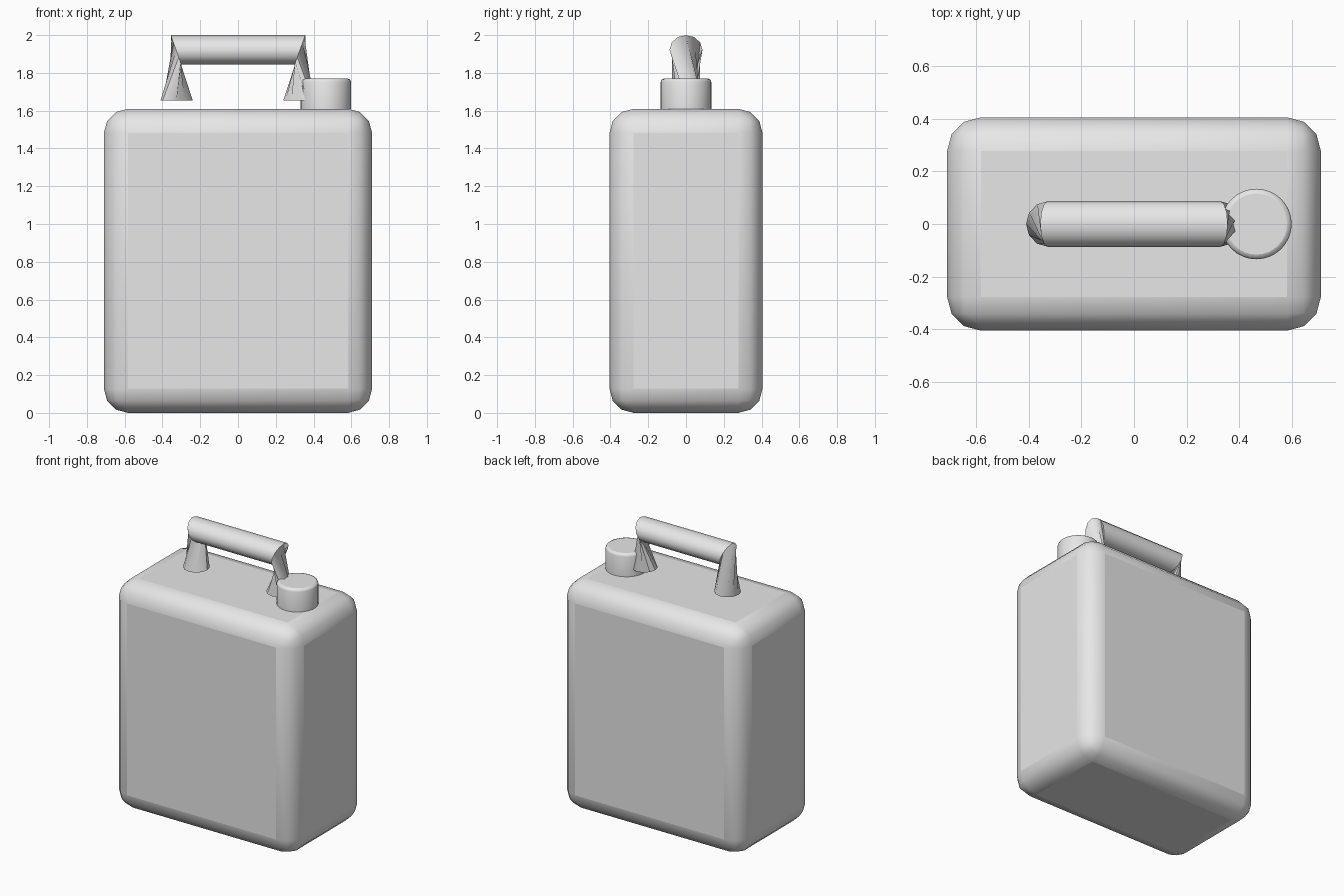
import bpy, bmesh, math
from mathutils import Vector

old = bpy.data.objects.get("Cube")
if old:
    bpy.data.objects.remove(old, do_unlink=True)

GREY = (0.8, 0.8, 0.8, 1)
mat = bpy.data.materials.new("plain grey")
mat.use_nodes = True
mat.diffuse_color = GREY
mat.node_tree.nodes["Principled BSDF"].inputs["Base Color"].default_value = GREY


def finish(bm, name):
    bmesh.ops.recalc_face_normals(bm, faces=bm.faces)
    mesh = bpy.data.meshes.new(name)
    bm.to_mesh(mesh)
    bm.free()
    mesh.materials.append(mat)
    obj = bpy.data.objects.new(name, mesh)
    bpy.context.collection.objects.link(obj)
    return obj


# Canister body: rounded box, large panels stay flat between smooth edges
bm = bmesh.new()
bmesh.ops.create_cube(bm, size=1)
for v in bm.verts:
    v.co = Vector((v.co.x * 1.42, v.co.y * 0.81, v.co.z * 1.61 + 0.805))
bmesh.ops.bevel(bm, geom=bm.edges[:], offset=0.128, segments=3, profile=0.5,
                affect='EDGES')
for f in bm.faces:
    f.smooth = f.calc_area() < 0.5 and max(abs(c) for c in f.normal) < 0.999
finish(bm, "canister_body")

# Screw cap with a softened top rim
bm = bmesh.new()
bmesh.ops.create_cone(bm, cap_ends=True, segments=32, radius1=0.134,
                      radius2=0.134, depth=0.16)
bmesh.ops.translate(bm, verts=bm.verts, vec=(0.465, 0, 1.69))
rim = [e for e in bm.edges if all(v.co.z > 1.7 for v in e.verts)]
bmesh.ops.bevel(bm, geom=rim, offset=0.018, segments=2, profile=0.5,
                affect='EDGES')
for f in bm.faces:
    f.smooth = abs(f.normal.z) < 0.99
finish(bm, "screw_cap")

# Handle: tube lofted through four rings, legs twist into the bar
SIDES = 12


def ring(bm, centre, axis, turn):
    verts = []
    for i in range(SIDES):
        a = math.tau * i / SIDES + turn
        side = Vector((0, 0.087 * math.cos(a), 0))
        verts.append(bm.verts.new(Vector(centre) + side + Vector(axis) * math.sin(a)))
    return verts


bm = bmesh.new()
TWIST = math.radians(-90)
rings = [
    ring(bm, (-0.325, 0, 1.655), (-0.085, 0, 0), TWIST),
    ring(bm, (-0.328, 0, 1.922), (-0.028, 0, 0.078), 0),
    ring(bm, (0.328, 0, 1.922), (0.028, 0, 0.078), 0),
    ring(bm, (0.325, 0, 1.655), (0.085, 0, 0), TWIST),
]
for low, high in zip(rings, rings[1:]):
    for i in range(SIDES):
        j = (i + 1) % SIDES
        bm.faces.new((low[i], low[j], high[j], high[i])).smooth = True
handle = finish(bm, "carry_handle")
bpy.context.view_layer.objects.active = handle
handle.select_set(True)
bpy.ops.object.shade_smooth_by_angle(angle=math.radians(40))
